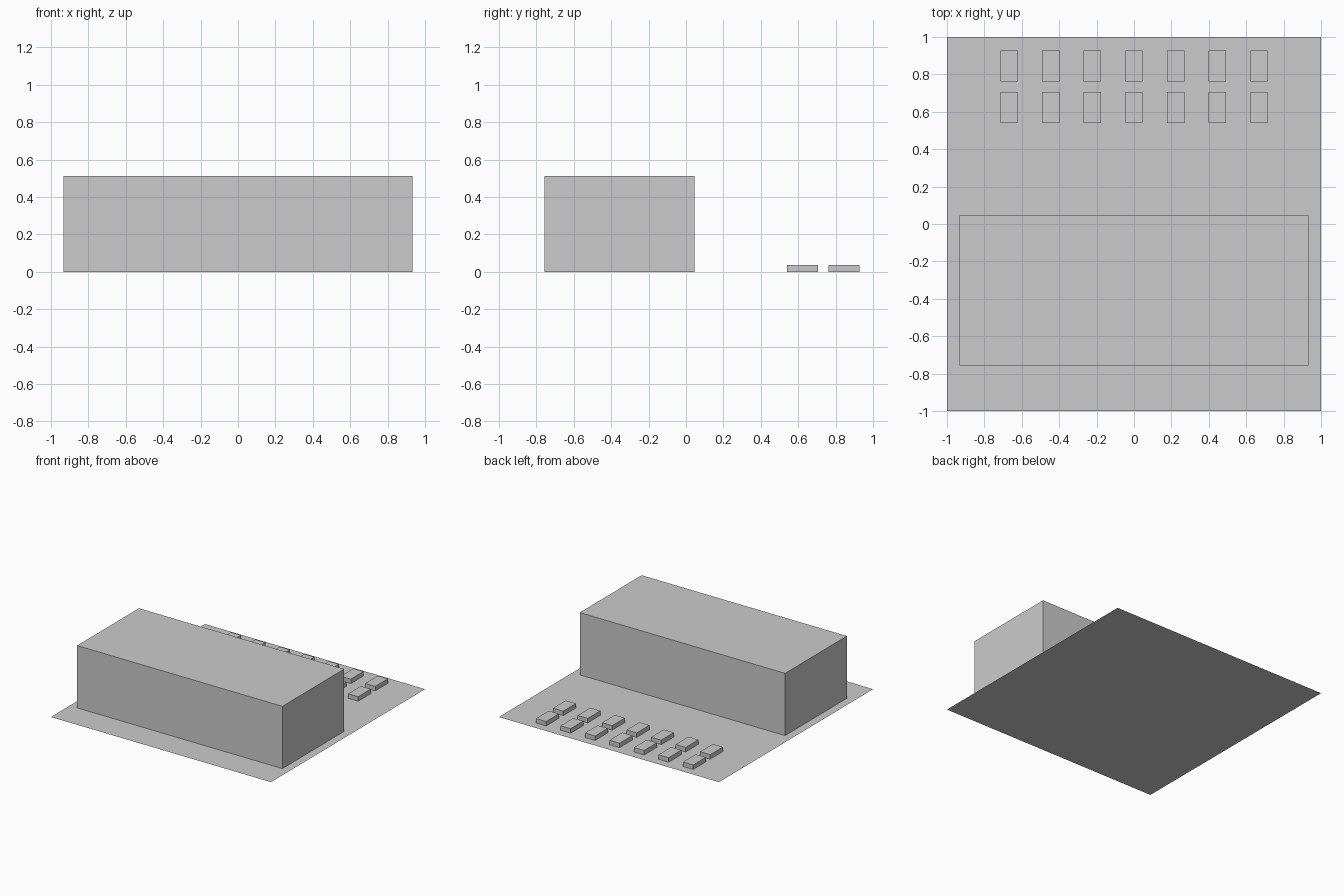
import bpy

# Remove the default object
cube = bpy.data.objects.get("Cube")
if cube:
    bpy.data.objects.remove(cube, do_unlink=True)

# Single flat grey
GREY = (0.6, 0.6, 0.6, 1.0)
grey = bpy.data.materials.new("plain_grey")
grey.use_nodes = True
grey.diffuse_color = GREY
grey.node_tree.nodes["Principled BSDF"].inputs["Base Color"].default_value = GREY


def add_box(name, x, y, width, depth, height):
    """Box standing on the ground, centred on x and y."""
    bpy.ops.mesh.primitive_cube_add(size=1, location=(x, y, height / 2))
    box = bpy.context.object
    box.name = name
    box.scale = (width, depth, height)
    bpy.ops.object.transform_apply(location=False, rotation=False, scale=True)
    box.data.materials.append(grey)
    return box


# Thin sheet of ground
bpy.ops.mesh.primitive_plane_add(size=2, location=(0, 0, 0))
ground = bpy.context.object
ground.name = "ground_sheet"
ground.data.materials.append(grey)

# Main building block
add_box("main_building", 0, -0.355, 1.866, 0.802, 0.512)

# Two rows of low blocks behind the building
COLUMNS = 7
SPACING = 0.2227
for row, y in (("front", 0.623), ("back", 0.845)):
    for i in range(COLUMNS):
        x = (i - (COLUMNS - 1) / 2) * SPACING
        add_box(f"{row}_row_block_{i + 1}", x, y, 0.092, 0.165, 0.037)
